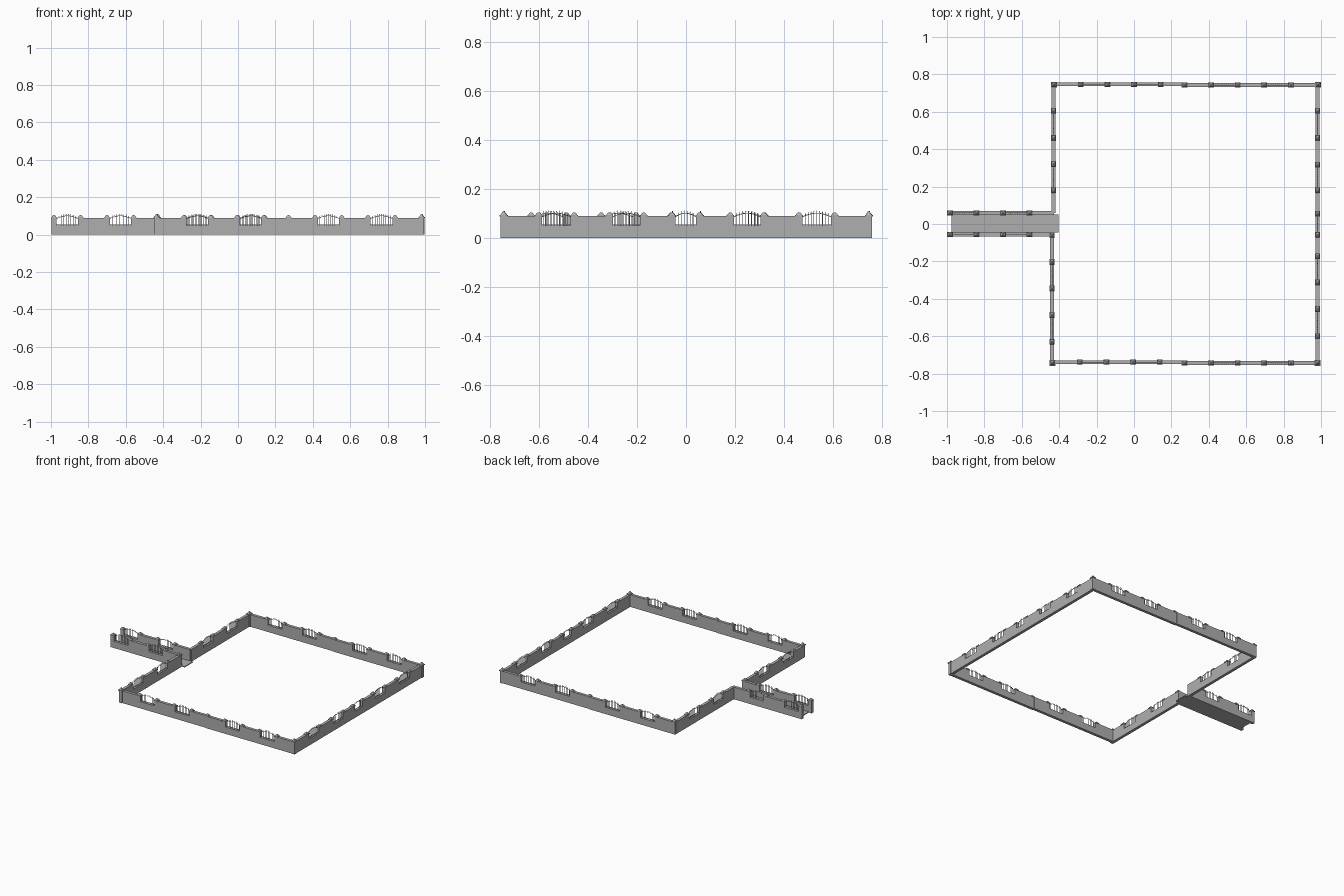
import bpy, bmesh, math
from mathutils import Vector, Matrix

if "Cube" in bpy.data.objects:
    bpy.data.objects.remove(bpy.data.objects["Cube"])

TOP, SILL, THICK = 0.09, 0.05, 0.021

stone = bpy.data.materials.new("stone_grey")
stone.diffuse_color = (0.43, 0.43, 0.43, 1)
stone.use_nodes = True
stone.node_tree.nodes["Principled BSDF"].inputs["Base Color"].default_value = stone.diffuse_color


def finish(bm, name):
    bmesh.ops.recalc_face_normals(bm, faces=bm.faces)
    me = bpy.data.meshes.new(name)
    bm.to_mesh(me)
    bm.free()
    me.materials.append(stone)
    ob = bpy.data.objects.new(name, me)
    bpy.context.collection.objects.link(ob)
    return ob


def box(bm, lo, hi):
    c = [(a + b) / 2 for a, b in zip(lo, hi)]
    s = [b - a for a, b in zip(lo, hi)]
    bmesh.ops.create_cube(bm, size=1, matrix=Matrix.Translation(c) @ Matrix.Diagonal((*s, 1)))


def rod(bm, p, q, r, r2=None):
    p, q = Vector(p), Vector(q)
    d = q - p
    rot = d.to_track_quat('Z', 'Y').to_matrix().to_4x4()
    bmesh.ops.create_cone(bm, cap_ends=True, segments=6, radius1=r,
                          radius2=r if r2 is None else r2, depth=d.length,
                          matrix=Matrix.Translation((p + q) / 2) @ rot)


def place(ob, along_y, offset):
    # Local x runs along the wall; turn and shift it into position
    if along_y:
        ob.matrix_world = Matrix.Translation((offset, 0, 0)) @ Matrix.Rotation(math.pi / 2, 4, 'Z')
    else:
        ob.matrix_world = Matrix.Translation((0, offset, 0))


def cap(bm, x):
    # Stepped slab with a blunt hipped top
    box(bm, (x - 0.0155, -0.0135, TOP - 0.003), (x + 0.0155, 0.0135, TOP + 0.003))
    levels = [(0.013, 0.011, TOP + 0.003), (0.009, 0.008, TOP + 0.010), (0.003, 0.003, TOP + 0.0145)]
    rings = [[bm.verts.new((x + sx * a, sy * b, z))
              for sx, sy in ((-1, -1), (1, -1), (1, 1), (-1, 1))] for a, b, z in levels]
    for r0, r1 in zip(rings, rings[1:]):
        for i in range(4):
            j = (i + 1) % 4
            bm.faces.new((r0[i], r0[j], r1[j], r1[i]))
    bm.faces.new(rings[0][::-1])
    bm.faces.new(rings[-1])


def grille(bm, a, b):
    # Upright spear bars under an arched rail
    n = max(7, round((b - a) / 0.012))
    arch = lambda t: 0.087 + 0.014 * math.sin(math.pi * t)
    for i in range(1, n):
        t = i / n
        x = a + (b - a) * t
        z = arch(t) + 0.005
        rod(bm, (x, 0, SILL), (x, 0, z), 0.0013)
        rod(bm, (x, 0, z), (x, 0, z + 0.006), 0.0024, 0.0003)
    for i in range(n):
        p, q = i / n, (i + 1) / n
        rod(bm, (a + (b - a) * p, 0, arch(p)), (a + (b - a) * q, 0, arch(q)), 0.0015)
    rod(bm, (a, 0, SILL + 0.006), (b, 0, SILL + 0.006), 0.0015)


def wall(name, along_y, offset, start, end, caps, windows):
    # Wall outline with a notch for every window, extruded through its thickness
    outline = [(start, 0), (start, TOP)]
    spans = [(a + 0.0145, b - 0.0145) for a, b in windows]
    for a, b in spans:
        outline += [(a, TOP), (a, SILL), (b, SILL), (b, TOP)]
    outline += [(end, TOP), (end, 0)]
    bm = bmesh.new()
    face = bm.faces.new([bm.verts.new((x, -THICK / 2, z)) for x, z in outline])
    ext = bmesh.ops.extrude_face_region(bm, geom=[face], use_keep_orig=True)
    bmesh.ops.translate(bm, vec=(0, THICK, 0),
                        verts=[v for v in ext["geom"] if isinstance(v, bmesh.types.BMVert)])
    bmesh.ops.triangulate(bm, faces=[f for f in bm.faces if len(f.verts) > 4])
    place(finish(bm, name + "_wall"), along_y, offset)

    bm = bmesh.new()
    for x in caps:
        cap(bm, x)
    place(finish(bm, name + "_caps"), along_y, offset)

    if spans:
        bm = bmesh.new()
        for a, b in spans:
            grille(bm, a, b)
        place(finish(bm, name + "_window_bars"), along_y, offset)


# Long walls at the front and back, each in two slightly offset lengths
for name, y_left, y_right, dx in (("back", 0.747, 0.743, 0.0), ("front", -0.739, -0.743, -0.005)):
    left = [-0.285 + dx, -0.142 + dx, 0.0 + dx, 0.143 + dx]
    right = [0.412, 0.555, 0.695, 0.84]
    wall(name + "_left", False, y_left, -0.436, 0.26, left,
         [(left[0], left[1]), (left[2], left[3])])
    wall(name + "_right", False, y_right, 0.26, 0.99, [0.27] + right,
         [(right[0], right[1]), (right[2], right[3])])

# Right wall with five windows
r = [-0.6, -0.455, -0.312, -0.172, -0.058, 0.055, 0.18, 0.317, 0.46, 0.605]
wall("right", True, 0.981, -0.75, 0.75, r, list(zip(r[::2], r[1::2])))

# Left wall on both sides of the passage
u = [0.18, 0.32, 0.46, 0.605]
wall("left_back", True, -0.431, 0.058, 0.75, u, list(zip(u[::2], u[1::2])))
d = [-0.63, -0.487, -0.345, -0.203]
wall("left_front", True, -0.438, -0.75, -0.055, d + [-0.06], list(zip(d[::2], d[1::2])))

# Entrance passage walls and floor
p = [-0.984, -0.842, -0.70, -0.558]
for name, y in (("passage_back", 0.059), ("passage_front", -0.055)):
    wall(name, False, y, -0.998, -0.428, p, list(zip(p[::2], p[1::2])))
bm = bmesh.new()
box(bm, (-0.975, -0.046, 0), (-0.405, 0.05, 0.006))
finish(bm, "passage_floor")

# Corner posts with pointed caps
bm = bmesh.new()
for x, y in ((-0.427, 0.744), (-0.436, -0.743), (0.984, 0.744), (0.981, -0.743)):
    box(bm, (x - 0.0125, y - 0.0125, 0), (x + 0.0125, y + 0.0125, TOP))
    box(bm, (x - 0.0155, y - 0.0155, TOP - 0.002), (x + 0.0155, y + 0.0155, TOP + 0.004))
    bmesh.ops.create_cone(bm, cap_ends=True, segments=4, radius1=0.017, radius2=0.003, depth=0.016,
                          matrix=Matrix.Translation((x, y, TOP + 0.012)) @ Matrix.Rotation(math.pi / 4, 4, 'Z'))
finish(bm, "corner_posts")
